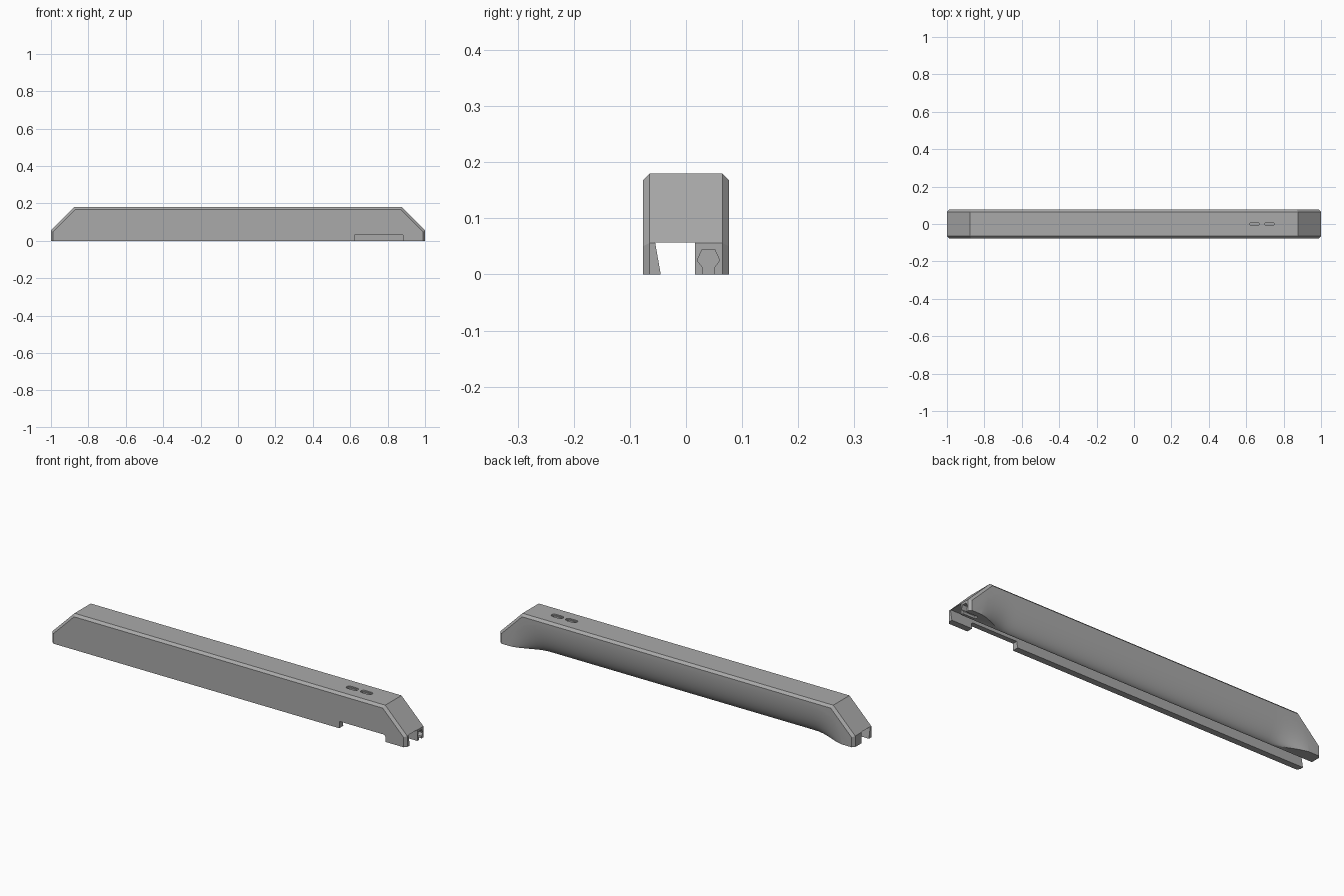
import bpy, bmesh, math

if "Cube" in bpy.data.objects:
    bpy.data.objects.remove(bpy.data.objects["Cube"])

grey = bpy.data.materials.new("plain_grey")
grey.diffuse_color = (0.4, 0.4, 0.4, 1)
grey.use_nodes = True
grey.node_tree.nodes["Principled BSDF"].inputs["Base Color"].default_value = grey.diffuse_color


def loft(name, rings):
    """Closed solid from equal-length rings of points."""
    bm = bmesh.new()
    rows = [[bm.verts.new(p) for p in r] for r in rings]
    n = len(rows[0])
    for a, b in zip(rows, rows[1:]):
        for i in range(n):
            bm.faces.new((a[i], a[(i + 1) % n], b[(i + 1) % n], b[i]))
    bm.faces.new(rows[0][::-1])
    bm.faces.new(rows[-1])
    bmesh.ops.recalc_face_normals(bm, faces=bm.faces)
    me = bpy.data.meshes.new(name)
    bm.to_mesh(me)
    bm.free()
    me.materials.append(grey)
    ob = bpy.data.objects.new(name, me)
    bpy.context.collection.objects.link(ob)
    return ob


def prism_x(name, yz, x0, x1):
    return loft(name, [[(x, y, z) for y, z in yz] for x in (x0, x1)])


def prism_z(name, xy, z0, z1):
    return loft(name, [[(x, y, z) for x, y in xy] for z in (z0, z1)])


def stadium(cx, length, width, n=10):
    r, pts = width / 2, []
    for side, start in ((1, -90), (-1, 90)):
        for i in range(n + 1):
            a = math.radians(start + 180 * i / n)
            pts.append((cx + side * (length / 2 - r) + r * math.cos(a), r * math.sin(a)))
    return pts


# Long bar with sloped ends and chamfered side edges
outer = [(1, 0), (1, .056), (.876, .18)]
inner = [(.988, 0), (.988, .05), (.87, .168)]


def ring(half, y):
    pts = half + [(-x, z) for x, z in reversed(half)]
    return [(x, y, z) for x, z in pts]


body = loft("bar_body", [ring(inner, -.077), ring(outer, -.065),
                         ring(outer, .065), ring(inner, .077)])
cutters = []

# Rounded scoop along the back, flaring out to full legs at both ends
rings = []
for k in range(61):
    x = -.96 + 1.92 * k / 60
    t = min(1, max(0, (abs(x) - .75) / .2))
    t = t * t * (3 - 2 * t)
    sec = []
    for i in range(25):
        a = math.pi / 2 * i / 24
        sec.append((x, .010 + .0672 * (t + (1 - t) * math.cos(a)) + .001 * t,
                    .168 - .170 * math.sin(a)))
    rings.append(sec + [(x, .12, -.03), (x, .12, .168)])
cutters.append(loft("scoop_cutter", rings))

# Undercut channel through the whole length
cutters.append(prism_x("channel_cutter", [(-.0432, -.01), (-.055, .057), (.016, .057), (.016, -.01)], -1.1, 1.1))

# Notch in the front wall
cutters.append(loft("notch_cutter", [[(.625, y, -.01), (.885, y, -.01), (.885, y, .027),
                                      (.877, y, .035), (.633, y, .035), (.625, y, .035)]
                                     for y in (-.1, -.03)]))

# Keyhole socket in the right end leg
half = [(.010, -.01), (.010, .012), (.020, .025), (.011, .045)]
key = [(.04 + y, z) for y, z in half] + [(.04 - y, z) for y, z in reversed(half)]
cutters.append(prism_x("socket_cutter", key, .93, 1.1))

# Two shallow stepped slots in the top
for cx in (.645, .725):
    cutters.append(prism_z("slot_cutter", stadium(cx, .064, .028), .174, .2))
    cutters.append(prism_z("slot_core_cutter", stadium(cx, .050, .016), .165, .2))

for c in cutters:
    c.hide_render = True
    bpy.context.view_layer.objects.active = body
    m = body.modifiers.new("cut", "BOOLEAN")
    m.operation, m.solver, m.object = "DIFFERENCE", "EXACT", c
    bpy.ops.object.modifier_apply(modifier=m.name)
    bpy.data.objects.remove(c)

bpy.ops.object.select_all(action="DESELECT")
body.select_set(True)
bpy.ops.object.shade_smooth_by_angle(angle=math.radians(30))
